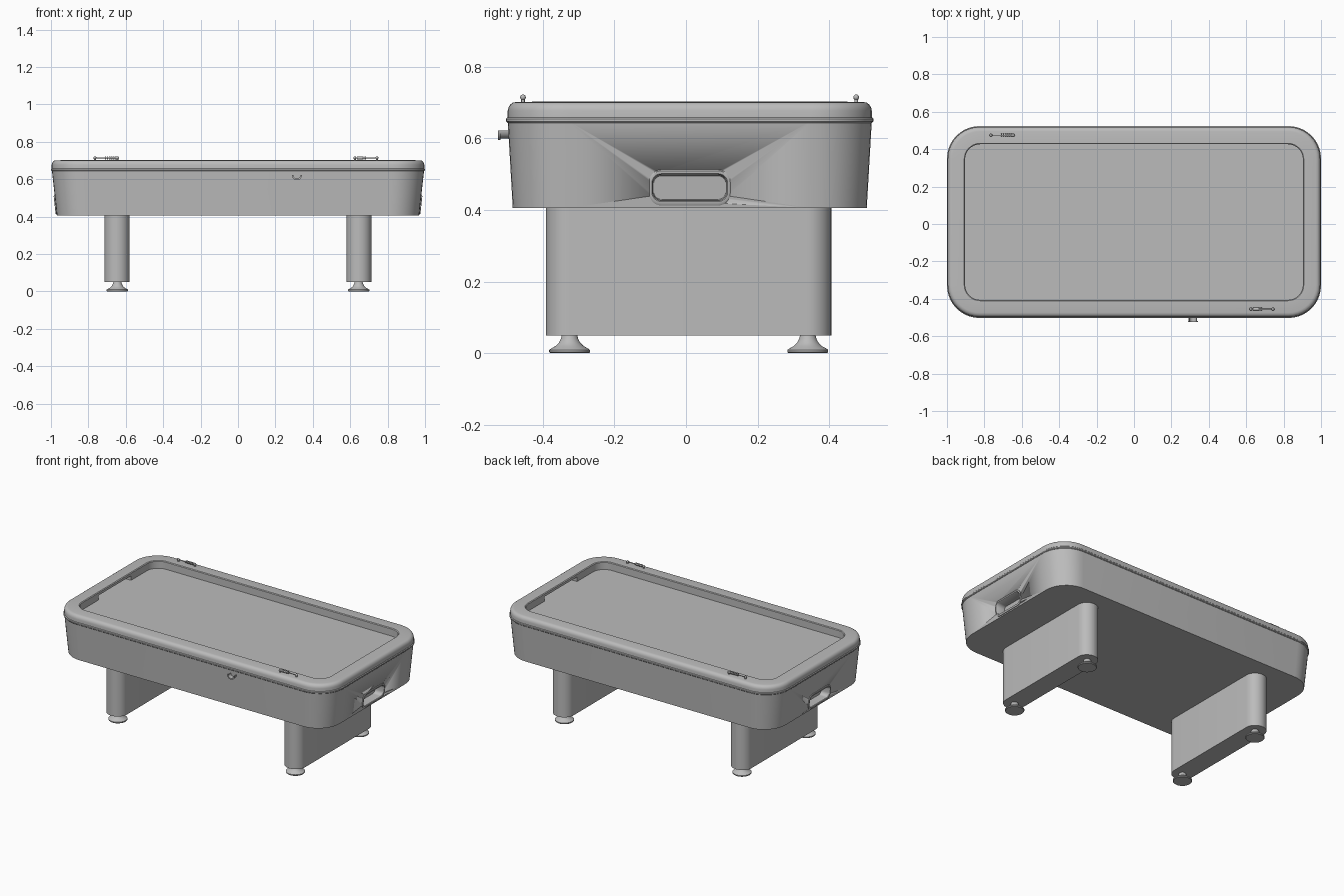
import bpy, bmesh, math
from mathutils import Vector, Matrix

if "Cube" in bpy.data.objects:
    bpy.data.objects.remove(bpy.data.objects["Cube"])

grey = bpy.data.materials.new("grey")
grey.diffuse_color = (0.5, 0.5, 0.5, 1)
grey.use_nodes = True
grey.node_tree.nodes["Principled BSDF"].inputs["Base Color"].default_value = grey.diffuse_color
CY = 0.0105  # table centre in y


def finish(name, bm, smooth=True):
    bmesh.ops.recalc_face_normals(bm, faces=bm.faces)
    me = bpy.data.meshes.new(name)
    bm.to_mesh(me)
    bm.free()
    me.materials.append(grey)
    ob = bpy.data.objects.new(name, me)
    bpy.context.collection.objects.link(ob)
    bpy.ops.object.select_all(action='DESELECT')
    ob.select_set(True)
    bpy.context.view_layer.objects.active = ob
    if smooth:
        bpy.ops.object.shade_smooth_by_angle(angle=math.radians(35))
    return ob


def rounded(hx, hy, r, n=10):
    """Rounded rectangle outline as 2D points."""
    pts = []
    for k, (sx, sy) in enumerate([(1, 1), (-1, 1), (-1, -1), (1, -1)]):
        for i in range(n + 1):
            a = math.pi / 2 * (k + i / n)
            pts.append((sx * (hx - r) + r * math.cos(a), sy * (hy - r) + r * math.sin(a)))
    return pts


def loft(name, rings, caps=True, cyclic=False):
    bm = bmesh.new()
    vs = [[bm.verts.new(p) for p in ring] for ring in rings]
    n = len(vs[0])
    pairs = list(zip(vs, vs[1:])) + ([(vs[-1], vs[0])] if cyclic else [])
    for a, b in pairs:
        for i in range(n):
            j = (i + 1) % n
            bm.faces.new((a[i], a[j], b[j], b[i]))
    if caps and not cyclic:
        bm.faces.new(vs[0])
        bm.faces.new(vs[-1])
    return finish(name, bm)


def slab(hx, hy, r, z, cx=0, cy=CY):
    return [(cx + x, cy + y, z) for x, y in rounded(hx, hy, r)]


def disc(r, z, cx, cy, n=32):
    return [(cx + r * math.cos(2 * math.pi * i / n), cy + r * math.sin(2 * math.pi * i / n), z)
            for i in range(n)]


def box(name, x0, x1, y0, y1, z0, z1):
    bm = bmesh.new()
    bmesh.ops.create_cube(bm, size=1)
    for v in bm.verts:
        v.co = ((x0 + x1) / 2 + v.co.x * (x1 - x0), (y0 + y1) / 2 + v.co.y * (y1 - y0),
                (z0 + z1) / 2 + v.co.z * (z1 - z0))
    return finish(name, bm, False)


def cut(target, cutter):
    cutter.hide_render = True
    m = target.modifiers.new("cut", 'BOOLEAN')
    m.operation, m.solver, m.object = 'DIFFERENCE', 'EXACT', cutter
    bpy.ops.object.select_all(action='DESELECT')
    target.select_set(True)
    bpy.context.view_layer.objects.active = target
    bpy.ops.object.modifier_apply(modifier=m.name)
    bpy.data.objects.remove(cutter)


def rod_x(bm, x0, x1, y, z, r, n=12):
    m = Matrix.Translation(((x0 + x1) / 2, y, z)) @ Matrix.Rotation(math.pi / 2, 4, 'Y')
    bmesh.ops.create_cone(bm, cap_ends=True, segments=n, radius1=r, radius2=r,
                          depth=x1 - x0, matrix=m)


# Tapered cabinet
body = loft("cabinet", [slab(0.968, 0.494, 0.155, 0.405), slab(0.995, 0.508, 0.17, 0.647)])

# Trim bead between cabinet and rail
loft("trim_bead", [slab(0.98, 0.49, 0.155, 0.643), slab(0.996, 0.509, 0.17, 0.643),
                   slab(1.0, 0.513, 0.174, 0.647), slab(1.0, 0.513, 0.174, 0.654),
                   slab(0.996, 0.509, 0.17, 0.658), slab(0.98, 0.49, 0.155, 0.658)], cyclic=True)

# Playing surface
loft("playing_surface", [slab(0.975, 0.485, 0.15, 0.646), slab(0.975, 0.485, 0.15, 0.652)])

# Rounded top rail with an open middle
outer = [(0.0, 0.651), (0.0, 0.677), (0.002, 0.686), (0.007, 0.694), (0.014, 0.699), (0.024, 0.701)]
rings = [slab(0.996 - d, 0.508 - d, 0.17 - d, z) for d, z in outer]
rings += [slab(0.908, 0.421, 0.086, 0.702), slab(0.903, 0.416, 0.081, 0.698),
          slab(0.903, 0.416, 0.081, 0.651)]
rail = loft("top_rail", rings, cyclic=True)
for s in (-1, 1):
    cut(rail, box("goal_cutter", *sorted((s * 0.88, s * 0.965)), CY - 0.17, CY + 0.17, 0.64, 0.682))


# End handles: raised frame and recessed cup
def handle_ring(s, hy, hz, r, off):
    pts = []
    for y, z in rounded(hy, hz, r, 6):
        zz = 0.462 + z
        wall = 0.968 + (zz - 0.405) / 0.242 * 0.027
        pts.append((s * (wall + off), CY + y, zz))
    return pts


for s, side in ((-1, "left"), (1, "right")):
    cut(body, loft("handle_cutter", [handle_ring(s, 0.108, 0.044, 0.028, -0.06),
                                     handle_ring(s, 0.108, 0.044, 0.028, 0.05)]))
    # open cup: only the inner end is capped
    cup = [handle_ring(s, 0.113, 0.05, 0.034, -0.002), handle_ring(s, 0.113, 0.05, 0.034, 0.004),
           handle_ring(s, 0.110, 0.047, 0.031, 0.006), handle_ring(s, 0.106, 0.039, 0.027, 0.006),
           handle_ring(s, 0.103, 0.036, 0.024, 0.002), handle_ring(s, 0.101, 0.033, 0.022, -0.055)]
    loft(side + "_handle", cup, caps=False)
    bm = bmesh.new()
    bm.faces.new([bm.verts.new(p) for p in (cup[-1] if s > 0 else cup[-1][::-1])])
    me = bpy.data.meshes.new("handle_back")
    bm.to_mesh(me)
    bm.free()
    me.materials.append(grey)
    bpy.context.collection.objects.link(bpy.data.objects.new(side + "_handle_back", me))

# Slab legs with round ends, and flared feet
for s, side in ((-1, "left"), (1, "right")):
    loft(side + "_leg", [slab(0.067, 0.398, 0.0665, z, s * 0.647, 0.0075) for z in (0.05, 0.408)])
    for y, end in ((-0.325, "front"), (0.34, "back")):
        prof = [(0.054, 0), (0.057, 0.003), (0.057, 0.009), (0.05, 0.014), (0.039, 0.02),
                (0.03, 0.029), (0.024, 0.04), (0.021, 0.052)]
        loft(f"{side}_{end}_foot", [disc(r, z, s * 0.645, y) for r, z in prof])

# Score counters: two posts, a rod and beads
counters = (("back_counter", -0.765, -0.645, 0.475, [-0.712 + 0.011 * i for i in range(6)]),
            ("front_counter", 0.625, 0.743, -0.455, [0.636 + 0.0085 * i for i in range(6)]))
for name, x0, x1, y, beads in counters:
    bm = bmesh.new()
    for x in (x0, x1):
        bmesh.ops.create_cone(bm, cap_ends=True, segments=12, radius1=0.005, radius2=0.005,
                              depth=0.02, matrix=Matrix.Translation((x, y, 0.706)))
        bmesh.ops.create_uvsphere(bm, u_segments=12, v_segments=8, radius=0.008,
                                  matrix=Matrix.Translation((x, y, 0.714)))
    rod_x(bm, x0, x1, y, 0.714, 0.002)
    for b in beads:
        rod_x(bm, b, b + 0.007, y, 0.714, 0.008)
    finish(name, bm)


# Half-round puck rest on the front
def half_ring(ri, ro, y, n=16):
    a = [math.pi + math.pi * i / n for i in range(n + 1)]
    c = Vector((0.315, y, 0.622))
    ring = [(ro, t) for t in a] + [(ri, t) for t in reversed(a)]
    return [c + Vector((r * math.cos(t), 0, r * math.sin(t))) for r, t in ring]


loft("puck_rest", [half_ring(0.019, 0.023, -0.48), half_ring(0.019, 0.023, -0.519)])
loft("puck_rest_lip", [half_ring(0.019, 0.027, -0.518), half_ring(0.019, 0.027, -0.525)])
